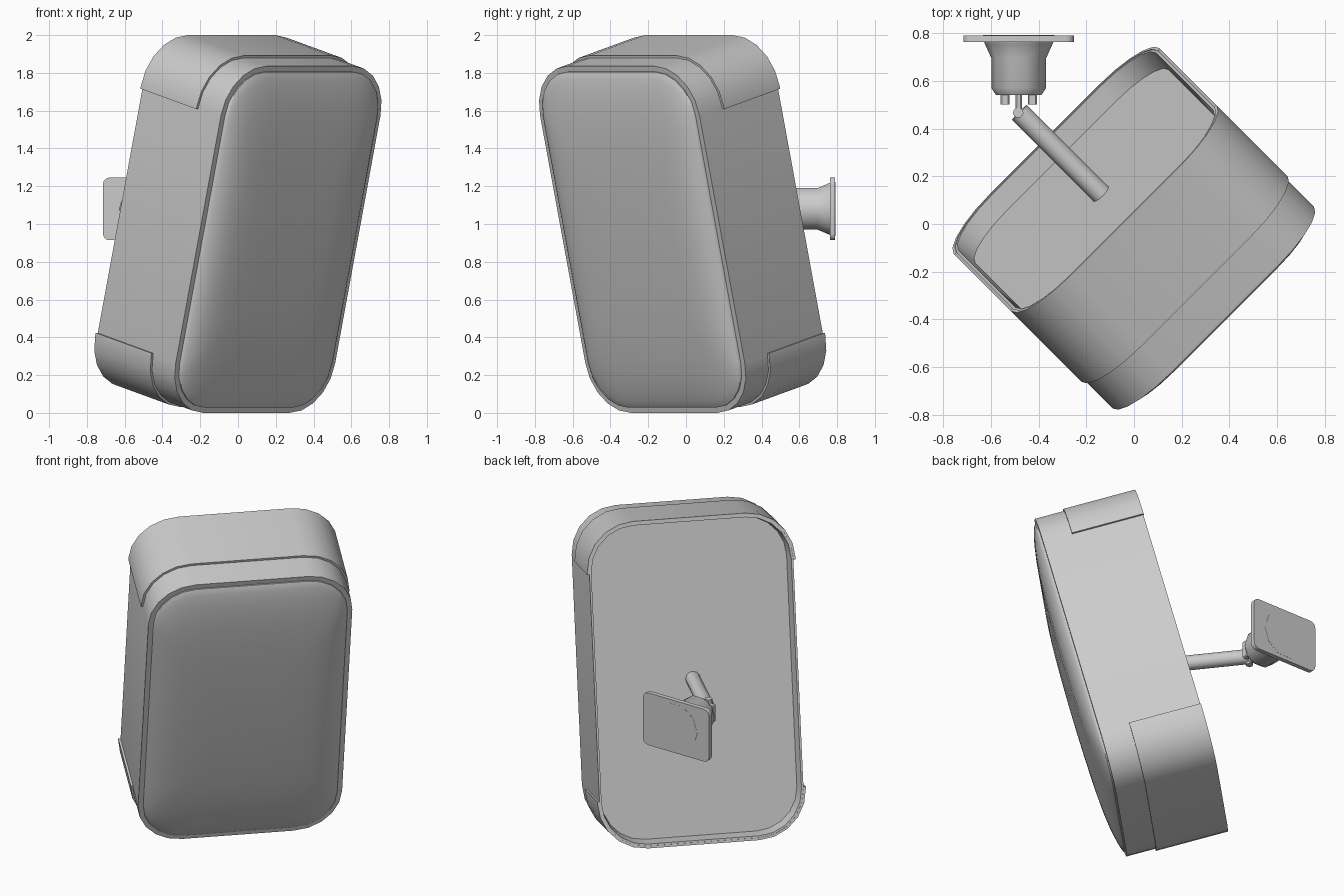
import bpy, bmesh
from math import sin, cos, pi, radians
from mathutils import Matrix, Vector

if "Cube" in bpy.data.objects:
    bpy.data.objects.remove(bpy.data.objects["Cube"])

TILT = radians(14.5)
U = Vector((1, 1, 0)).normalized()            # cabinet width
F = Vector((1, -1, 0)).normalized()           # horizontal facing direction
D = F * cos(TILT) - Vector((0, 0, sin(TILT))) # cabinet depth, back to front
W = F * sin(TILT) + Vector((0, 0, cos(TILT))) # cabinet height
ORIGIN = U * -0.013 + F * -0.51 + Vector((0, 0, 0.152))
CABINET = Matrix.Translation(ORIGIN) @ Matrix((U, W, D)).transposed().to_4x4()

HW, H, R, SEG = 0.597, 1.895, 0.27, 5


def rounded(hw, hh, r, cx=0, cy=0, seg=SEG):
    """Counter-clockwise rounded rectangle, starting at the right side."""
    pts = []
    for i, (sx, sy) in enumerate(((1, 1), (-1, 1), (-1, -1), (1, -1))):
        for k in range(seg + 1):
            a = (i + k / seg) * pi / 2
            pts.append((cx + sx * (hw - r) + r * cos(a), cy + sy * (hh - r) + r * sin(a)))
    return pts


def outline(inset):
    return rounded(HW - inset, H / 2 - inset, R - inset, 0, H / 2)


def densify(pts, step):
    """Split long straight runs so they can be curved."""
    out = []
    for a, b in zip(pts, pts[1:] + pts[:1]):
        a, b = Vector(a), Vector(b)
        n = max(1, round((b - a).length / step))
        out += [tuple(a.lerp(b, k / n)) for k in range(n)]
    return out


def loft(name, rings, matrix=Matrix.Identity(4), angle=40):
    """Skin closed rings of 3D points and close both ends."""
    bm = bmesh.new()
    loops = [[bm.verts.new(p) for p in ring] for ring in rings]
    n = len(loops[0])
    for a, b in zip(loops, loops[1:]):
        for i in range(n):
            j = (i + 1) % n
            bm.faces.new((a[i], a[j], b[j], b[i]))
    bm.faces.new(loops[0][::-1])
    bm.faces.new(loops[-1])
    bmesh.ops.recalc_face_normals(bm, faces=bm.faces)
    me = bpy.data.meshes.new(name)
    bm.to_mesh(me)
    bm.free()
    me.shade_smooth()
    me.set_sharp_from_angle(angle=radians(angle))
    ob = bpy.data.objects.new(name, me)
    bpy.context.collection.objects.link(ob)
    ob.matrix_world = matrix
    return ob


def at(pts, d):
    return [(x, y, d) for x, y in pts]


def turned(name, profile, start, axis, n):
    """Turned part: profile of (radius, distance) along an axis."""
    m = Matrix.Translation(start) @ Vector(axis).to_track_quat('Z', 'Y').to_matrix().to_4x4()
    rings = [[(r * cos(2 * pi * i / n), r * sin(2 * pi * i / n), d) for i in range(n)]
             for r, d in profile]
    return loft(name, rings, m)


# Cabinet shell with recessed back panel
loft("cabinet", [at(outline(i), d) for i, d in
                 ((0.024, 0.09), (0.012, 0), (0, 0), (0, 0.605), (0.02, 0.605))], CABINET)

# Front grille: rounded edge plus a long vertical bow
base = densify(outline(0.03), 0.13)
rings = [at(base, 0.59), at(base, 0.612)]
for s in (0.985, 0.96, 0.92, 0.87, 0.8, 0.7, 0.55, 0.35, 0.12):
    edge = 0.612 + 0.042 * (1 - s ** 7) ** 0.75
    ring = []
    for x, y in base:
        v = (y - H / 2) * s
        ring.append((x * s, H / 2 + v, edge + 0.03 * (1 - (v / (H / 2)) ** 2) * (1 - s ** 7)))
    rings.append(ring)
loft("front_grille", rings, CABINET, 50)

# Wrap-around end caps
T, LEG = 0.013, 0.28
for name, top in (("top_cap", True), ("bottom_cap", False)):
    def strip(inset):
        pts = outline(inset)
        half = len(pts) // 2
        arc = pts[:half] if top else pts[half:]
        y = H - LEG if top else LEG
        return [(arc[0][0], y)] + arc + [(arc[-1][0], y)]
    ring = strip(-T) + strip(0.001)[::-1]
    loft(name, [at(ring, -0.003), at(ring, 0.43)], CABINET)

# Wall plate
PX, PZ = -0.483, 1.08
plate = rounded(0.232, 0.166, 0.035, PX, PZ, 3)
loft("wall_plate", [[(x, y, z) for x, z in plate] for y in (0.762, 0.79)])

# Flared hub, its end showing flush on the plate's back
turned("mount_hub", [(0.15, -0.021), (0.15, 0), (0.142, 0.015), (0.115, 0.075),
                     (0.115, 0.2), (0.095, 0.23)],
       (PX, 0.77, PZ), (0, -1, 0), 10)

# Clevis lugs and pivot pin
for i, (x, w) in enumerate(((-0.057, 0.019), (0, 0.014), (0.057, 0.019))):
    lug = rounded(w, 0.055, 0.006, PX + x, PZ, 1)
    y0 = 0.48 if i == 1 else 0.5
    loft("clevis_lug_%d" % i, [[(a, y, b) for a, b in lug] for y in (y0, 0.56)])
turned("pivot_pin", [(0.022, 0), (0.022, 0.12)], (-0.485, 0.467, PZ - 0.06), (0, 0, 1), 10)

# Support arm running into the back panel
turned("support_arm", [(0.044, 0), (0.044, 0.52)], (-0.48, 0.468, PZ - 0.005),
       F + Vector((0, 0, -0.07)), 12)
